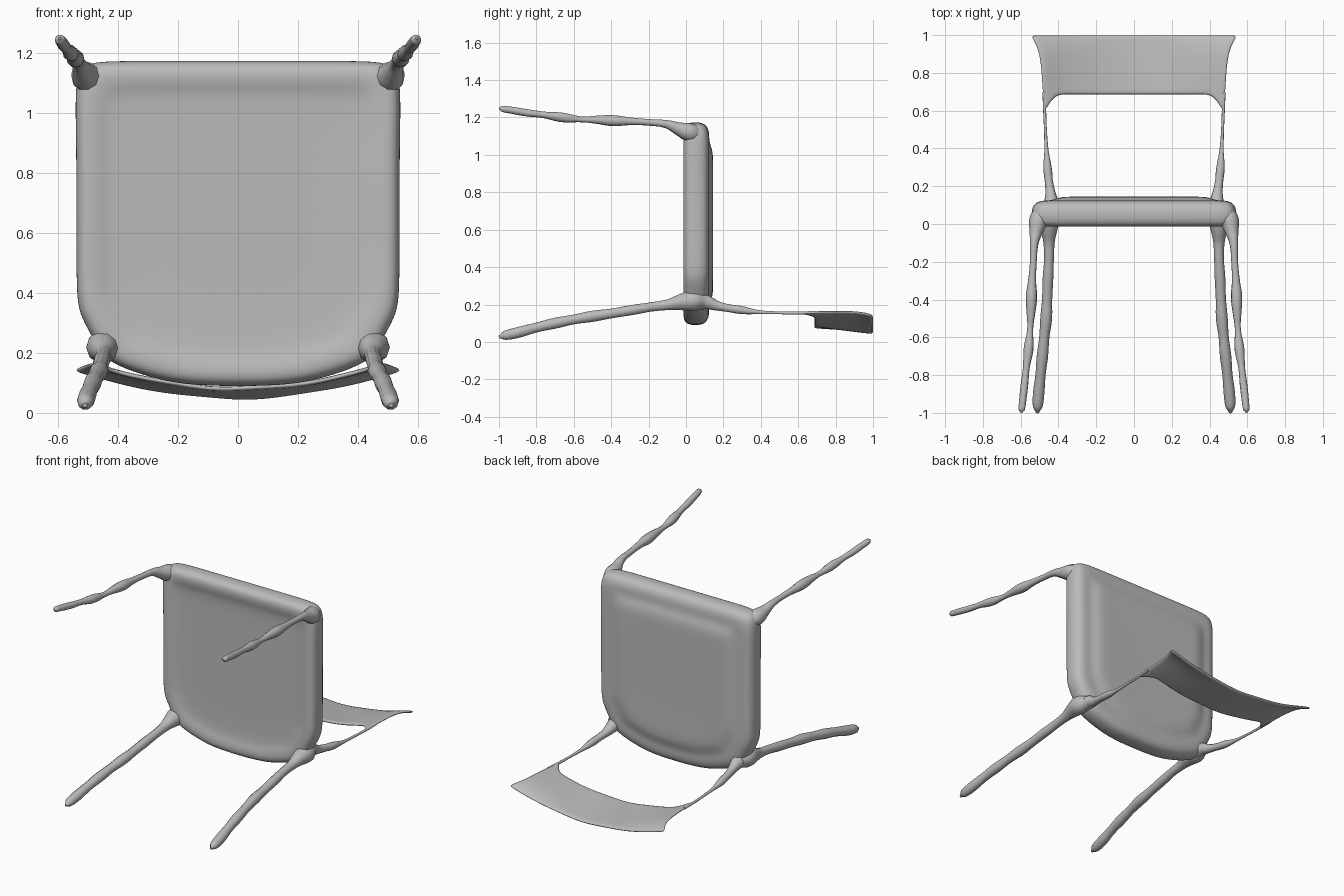
import bpy, bmesh, math

if "Cube" in bpy.data.objects:
    bpy.data.objects.remove(bpy.data.objects["Cube"])

grey = bpy.data.materials.new("plain grey")
grey.diffuse_color = (0.5, 0.5, 0.5, 1)
grey.use_nodes = True
grey.node_tree.nodes["Principled BSDF"].inputs["Base Color"].default_value = grey.diffuse_color


def finish(name, bm, levels=2, thickness=0):
    """Turn a bmesh into a smooth subdivided object."""
    bmesh.ops.recalc_face_normals(bm, faces=bm.faces[:])
    me = bpy.data.meshes.new(name)
    bm.to_mesh(me)
    bm.free()
    ob = bpy.data.objects.new(name, me)
    bpy.context.collection.objects.link(ob)
    me.materials.append(grey)
    for p in me.polygons:
        p.use_smooth = True
    if thickness:
        sol = ob.modifiers.new("thickness", 'SOLIDIFY')
        sol.thickness = thickness
        sol.offset = 0
    sub = ob.modifiers.new("smooth", 'SUBSURF')
    sub.levels = sub.render_levels = levels
    return ob


def tube(name, points, side):
    """Limb along y with varying radius; points are (x, y, z, radius)."""
    cu = bpy.data.curves.new(name, 'CURVE')
    cu.dimensions = '3D'
    cu.bevel_depth = 1
    cu.bevel_resolution = 3
    cu.resolution_u = 6
    cu.use_fill_caps = True
    sp = cu.splines.new('BEZIER')
    sp.bezier_points.add(len(points) - 1)
    sp.radius_interpolation = 'CARDINAL'
    for bp, (x, y, z, r) in zip(sp.bezier_points, points):
        bp.co = (x * side, y, z)
        bp.radius = r
        bp.handle_left_type = bp.handle_right_type = 'AUTO'
    cu.materials.append(grey)
    ob = bpy.data.objects.new(name, cu)
    bpy.context.collection.objects.link(ob)
    bpy.ops.object.select_all(action='DESELECT')
    ob.select_set(True)
    bpy.context.view_layer.objects.active = ob
    bpy.ops.object.convert(target='MESH')
    bpy.ops.object.shade_smooth_by_angle(angle=math.radians(60))


# Seat: rounded outline lofted through inset rings, underside to padded top
half = [(0, 1.175), (.3, 1.175), (.46, 1.175), (.53, 1.16), (.545, 1.08), (.54, .9),
        (.54, .65), (.54, .4), (.53, .33), (.49, .26), (.455, .19), (.40, .155),
        (.3, .12), (.18, .092), (0, .088)]
outline = half + [(-x, z) for x, z in half[-2:0:-1]]
rings = [(.30, .005), (.12, .005), (.085, -.008), (.045, -.015), (.012, -.005), (0, .03),
         (0, .075), (.015, .11), (.055, .125), (.10, .123), (.14, .138), (.18, .146),
         (.30, .143)]
bm = bmesh.new()
loops = []
for inset, y in rings:
    s = 1 - inset / .54
    loops.append([bm.verts.new((x * s, y, .63 + (z - .63) * s)) for x, z in outline])
n = len(outline)
for a, b in zip(loops, loops[1:]):
    for i in range(n):
        j = (i + 1) % n
        bm.faces.new((a[i], a[j], b[j], b[i]))
bm.faces.new(loops[0])
bm.faces.new(loops[-1])
finish("seat", bm)

# Legs and backrest supports, gnarled by uneven radii
front_leg = [(.485, .07, 1.11, .04), (.505, .02, 1.12, .05), (.518, -.04, 1.14, .036),
             (.528, -.1, 1.163, .023), (.533, -.2, 1.174, .018), (.54, -.31, 1.18, .022),
             (.543, -.39, 1.183, .03), (.546, -.48, 1.188, .022), (.55, -.56, 1.19, .016),
             (.558, -.66, 1.2, .026), (.57, -.76, 1.214, .018), (.58, -.85, 1.225, .02),
             (.59, -.94, 1.24, .019), (.595, -.985, 1.247, .016), (.596, -1, 1.25, .004)]
rear_leg = [(.44, .1, .22, .04), (.45, .04, .22, .056), (.45, -.03, .212, .045),
            (.45, -.09, .2, .031), (.45, -.18, .188, .026), (.455, -.28, .172, .028),
            (.46, -.4, .152, .027), (.465, -.5, .137, .031), (.475, -.6, .12, .027),
            (.485, -.7, .1, .03), (.495, -.8, .077, .027), (.505, -.9, .05, .03),
            (.51, -.97, .034, .025), (.511, -1, .026, .008)]
support = [(.44, .05, .22, .05), (.438, .11, .212, .04), (.442, .16, .195, .028),
           (.45, .22, .182, .022), (.458, .3, .17, .022), (.463, .38, .16, .012),
           (.468, .48, .156, .008), (.473, .6, .155, .008), (.477, .7, .158, .008)]
for side, word in ((-1, "left"), (1, "right")):
    tube("front_leg_" + word, front_leg, side)
    tube("rear_leg_" + word, rear_leg, side)
    tube("back_support_" + word, support, side)

# Backrest: thin curved panel, flared at the top corners
bm = bmesh.new()
cols, rows = 28, 10
grid = []
for i in range(cols + 1):
    u = 2 * i / cols - 1
    a = abs(u)
    y0 = .685 - .1 * max(0, (a - .82) / .18) ** 2
    col = []
    for j in range(rows + 1):
        t = j / rows
        y = y0 + (1 - y0) * t
        xe = .477 + .025 * t + .05 * t ** 7
        zc = .082 - .03 * (y - .685) / .315
        ze = .158 + .01 * t - .025 * t ** 6
        ripple = .003 * math.sin(9 * u + 4 * t)
        col.append(bm.verts.new((u * xe, y, zc + (ze - zc) * a ** 1.9 + ripple * (1 - a))))
    grid.append(col)
for a, b in zip(grid, grid[1:]):
    for j in range(rows):
        bm.faces.new((a[j], b[j], b[j + 1], a[j + 1]))
finish("backrest", bm, 1, .016)
